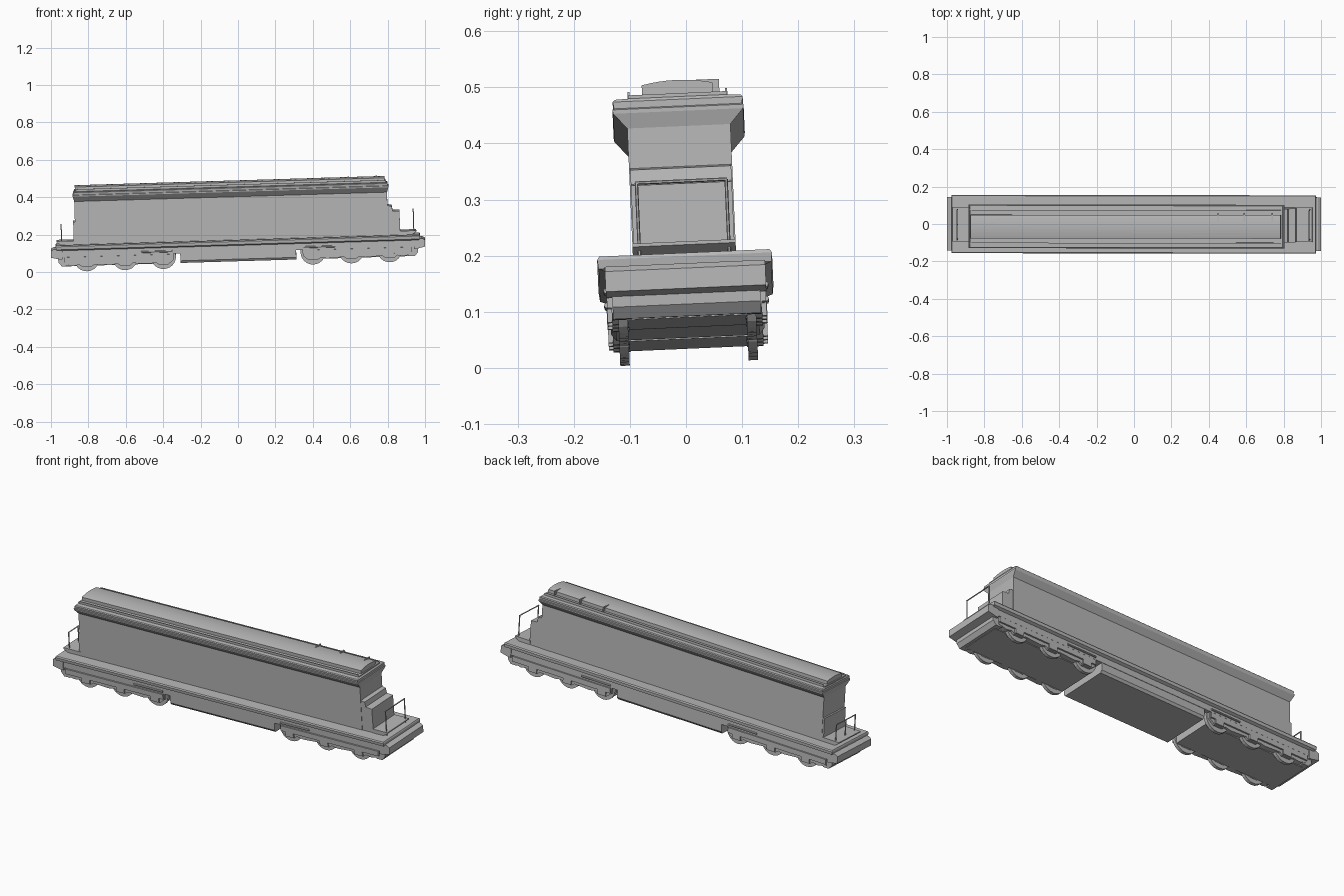
import bpy
import bmesh
from math import pi
from mathutils import Matrix, Vector

if "Cube" in bpy.data.objects:
    bpy.data.objects.remove(bpy.data.objects["Cube"])

# One plain grey for the whole locomotive
grey = bpy.data.materials.new("plain_grey")
grey.use_nodes = True
COLOUR = (0.48, 0.48, 0.48, 1)
grey.diffuse_color = COLOUR
grey.node_tree.nodes["Principled BSDF"].inputs["Base Color"].default_value = COLOUR

# The whole model sits slightly pitched and rolled
PIVOT = Vector((0, 0, 0.14))
TILT = (Matrix.Translation(PIVOT) @ Matrix.Rotation(0.044, 4, 'X')
        @ Matrix.Rotation(-0.03, 4, 'Y') @ Matrix.Translation(-PIVOT))


def finish(bm, name):
    bmesh.ops.recalc_face_normals(bm, faces=bm.faces)
    mesh = bpy.data.meshes.new(name)
    bm.to_mesh(mesh)
    bm.free()
    mesh.materials.append(grey)
    obj = bpy.data.objects.new(name, mesh)
    bpy.context.collection.objects.link(obj)
    obj.matrix_world = TILT
    return obj


def skin(name, rings):
    """Bridge equal closed rings and cap both ends."""
    bm = bmesh.new()
    loops = [[bm.verts.new(p) for p in ring] for ring in rings]
    n = len(loops[0])
    for a, b in zip(loops, loops[1:]):
        for i in range(n):
            j = (i + 1) % n
            bm.faces.new((a[i], a[j], b[j], b[i]))
    bm.faces.new(loops[0])
    bm.faces.new(loops[-1])
    return finish(bm, name)


def side_prism(name, profile, y0, y1):
    """Extrude an x-z profile across the width."""
    return skin(name, [[(x, y, z) for x, z in profile] for y in (y0, y1)])


def box(name, x0, x1, y0, y1, z0, z1):
    return side_prism(name, [(x0, z0), (x1, z0), (x1, z1), (x0, z1)], y0, y1)


def stack(name, x0, x1, levels):
    """Stack rectangles given as (end overhang, half width, height)."""
    return skin(name, [[(x0 - e, -w, z), (x1 + e, -w, z), (x1 + e, w, z), (x0 - e, w, z)]
                       for e, w, z in levels])


def cylinder(name, start, end, radius, sides):
    a, b = Vector(start), Vector(end)
    bm = bmesh.new()
    turn = (b - a).to_track_quat('Z', 'Y').to_matrix().to_4x4()
    bmesh.ops.create_cone(bm, cap_ends=True, segments=sides, radius1=radius, radius2=radius,
                          depth=(b - a).length,
                          matrix=Matrix.Translation((a + b) / 2) @ turn)
    return finish(bm, name)


# Body with a cornice running all round
BACK, FRONT = -0.868, 0.805
box("body", BACK, FRONT, -0.092, 0.092, 0.17, 0.42)
stack("cornice", BACK, FRONT, [(0, 0.092, 0.407), (0.008, 0.116, 0.434), (0.008, 0.117, 0.441),
                               (0.004, 0.114, 0.443), (0.004, 0.116, 0.455),
                               (0, 0.112, 0.459), (-0.002, 0.088, 0.460)])
box("roof_step", BACK, FRONT - 0.003, -0.088, 0.088, 0.455, 0.466)

# Arched roof panel
arch = [(-0.063, 0.46), (0.063, 0.46)]
for i in range(9):
    t = 1 - i / 4
    arch.append((0.063 * t, 0.490 - 0.007 * t * t))
skin("roof_panel", [[(x, y, z) for y, z in arch] for x in (BACK + 0.005, FRONT - 0.01)])

# Roof rails and small fittings
for side, label in ((-1, "right"), (1, "left")):
    box(f"{label}_roof_rail", BACK + 0.01, FRONT - 0.01,
        side * 0.087 - 0.002, side * 0.087 + 0.002, 0.46, 0.472)
for i, x in enumerate((0.46, 0.6, 0.75)):
    box(f"roof_fitting_{i + 1}", x - 0.003, x + 0.003, 0.03, 0.075, 0.465, 0.490)

# Stepped cabinets at the body ends
side_prism("front_cabinet", [(0.8, 0.336), (0.827, 0.332), (0.832, 0.306), (0.868, 0.303),
                             (0.87, 0.175), (0.8, 0.175)], -0.09, 0.09)
box("rear_cabinet", -0.877, -0.86, -0.09, 0.09, 0.175, 0.297)

# Deck with overhanging lip, and the sill below it
stack("deck", -0.975, 0.975, [(-0.01, 0.140, 0.148), (-0.002, 0.154, 0.154),
                              (0, 0.156, 0.170), (-0.003, 0.152, 0.176)])
box("sill", -0.955, 0.955, -0.139, 0.139, 0.115, 0.16)

# Platforms and handrails at both ends
for s, label, edge, top in ((1, "front", 0.955, 0.305), (-1, "rear", 0.97, 0.28)):
    side_prism(f"{label}_platform",
               [(s * 0.865, 0.17), (s * (edge - 0.03), 0.172), (s * edge, 0.191),
                (s * edge, 0.197), (s * 0.865, 0.197)], -0.092, 0.092)
    x = s * 0.942
    for y in (-0.08, 0, 0.08):
        if y or s < 0:
            cylinder(f"{label}_handrail_post", (x, y, 0.175), (x, y, top), 0.003, 6)
    cylinder(f"{label}_handrail_bar", (x, -0.082, top), (x, 0.082, top), 0.003, 6)
    # End beam and the plough below it
    side_prism(f"{label}_end_beam",
               [(s * 0.94, 0.157), (s * 0.985, 0.157), (s * 1.0, 0.148), (s * 1.0, 0.112),
                (s * 0.955, 0.102), (s * 0.94, 0.102)], -0.143, 0.143)
    side_prism(f"{label}_plough",
               [(s * 0.91, 0.13), (s * 0.965, 0.13), (s * 0.962, 0.085), (s * 0.945, 0.064),
                (s * 0.91, 0.064)], -0.132, 0.132)

# Fuel tank between the bogies
stack("fuel_tank", -0.31, 0.31, [(0, 0.128, 0.063), (0, 0.137, 0.075), (0, 0.137, 0.13)])

# Bogies: core, shaped side frames and three axles each
AXLES = (0.4, 0.605, 0.81)
for s, end in ((1, "front"), (-1, "rear")):
    box(f"{end}_bogie_core", *sorted((s * 0.345, s * 0.93)), -0.107, 0.107, 0.062, 0.13)
    frame = [(0.345, 0.12), (0.345, 0.082)]
    for x in AXLES:
        frame += [(x - 0.04, 0.07), (x - 0.025, 0.058), (x + 0.025, 0.058), (x + 0.04, 0.07),
                  (x + 0.075, 0.064)]
    frame += [(0.93, 0.075), (0.93, 0.12)]
    frame = [(s * x, z) for x, z in frame]
    for side, flank in ((-1, "right"), (1, "left")):
        side_prism(f"{end}_{flank}_bogie_frame", frame, side * 0.104, side * 0.134)
        box(f"{end}_{flank}_bogie_beam", *sorted((s * 0.35, s * 0.93)),
            *sorted((side * 0.13, side * 0.142)), 0.085, 0.112)
        for x in AXLES:
            cylinder(f"{end}_{flank}_wheel", (s * x, side * 0.106, 0.1),
                     (s * x, side * 0.123, 0.1), 0.067, 24)
            box(f"{end}_{flank}_axle_box", s * x - 0.024, s * x + 0.024,
                *sorted((side * 0.125, side * 0.142)), 0.062, 0.09)
        # Brake pipe near the inner end of the bogie
        cylinder(f"{end}_{flank}_brake_pipe", (s * 0.35, side * 0.142, 0.128),
                 (s * 0.52, side * 0.142, 0.128), 0.005, 8)
